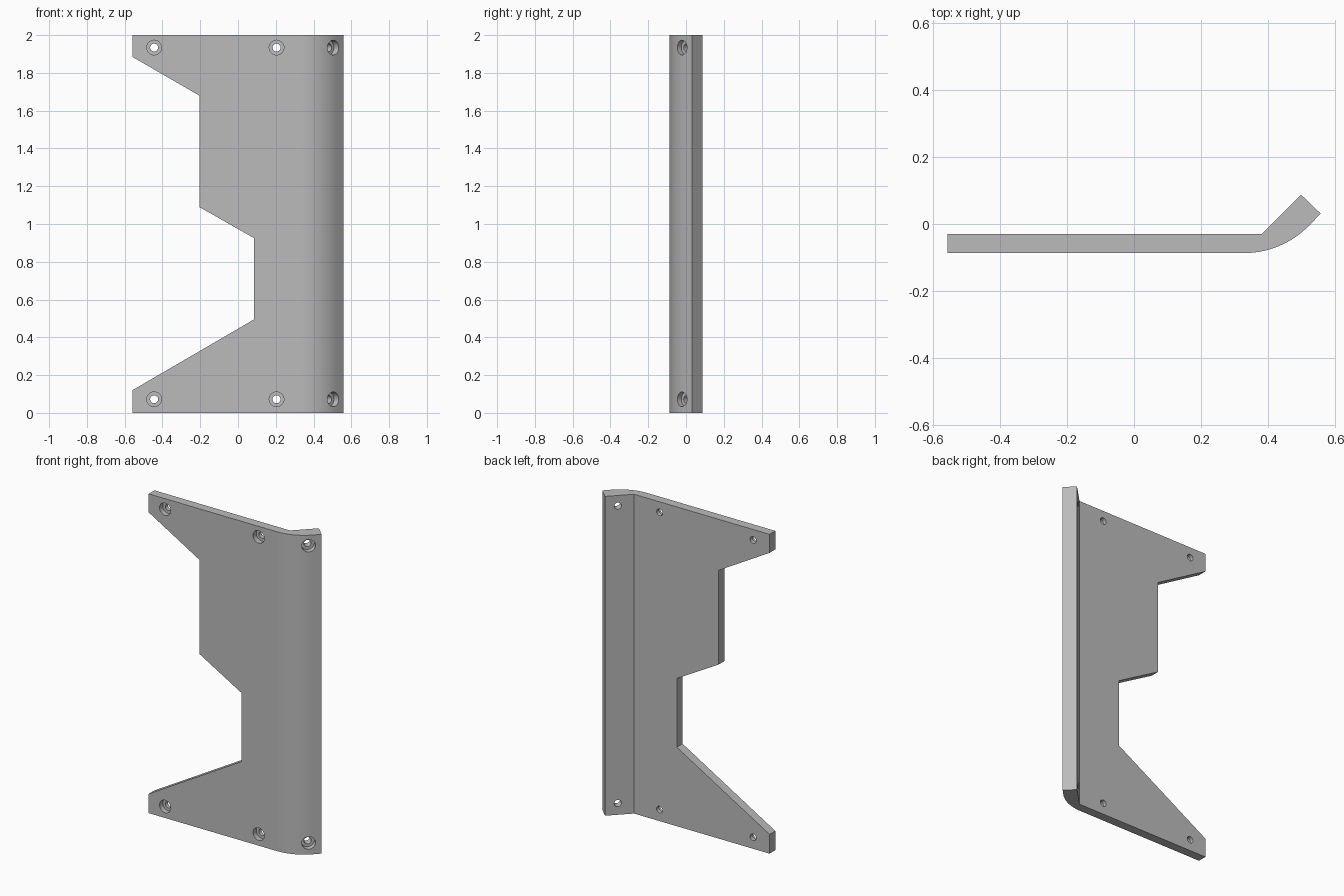
import bpy, bmesh, math
from mathutils import Vector, Matrix

cube = bpy.data.objects.get("Cube")
if cube:
    bpy.data.objects.remove(cube, do_unlink=True)

HALF_W, FRONT, BACK, HEIGHT = 0.558, -0.087, -0.03, 2.0

grey = bpy.data.materials.new("plain grey")
grey.use_nodes = True
colour = (0.5, 0.5, 0.5, 1)
grey.diffuse_color = colour
grey.node_tree.nodes["Principled BSDF"].inputs["Base Color"].default_value = colour


def make_object(name, bm):
    bmesh.ops.recalc_face_normals(bm, faces=bm.faces)
    mesh = bpy.data.meshes.new(name)
    bm.to_mesh(mesh)
    bm.free()
    mesh.materials.append(grey)
    obj = bpy.data.objects.new(name, mesh)
    bpy.context.collection.objects.link(obj)
    return obj


def extrude(name, points, offset):
    bm = bmesh.new()
    face = bm.faces.new([bm.verts.new(p) for p in points])
    out = bmesh.ops.extrude_face_region(bm, geom=[face])
    verts = [v for v in out["geom"] if isinstance(v, bmesh.types.BMVert)]
    bmesh.ops.translate(bm, verts=verts, vec=offset)
    return make_object(name, bm)


def cut(obj, cutter, operation):
    cutter.hide_render = True
    mod = obj.modifiers.new(cutter.name, "BOOLEAN")
    mod.operation, mod.solver, mod.object = operation, "EXACT", cutter
    bpy.context.view_layer.objects.active = obj
    bpy.ops.object.modifier_apply(modifier=mod.name)
    bpy.data.objects.remove(cutter, do_unlink=True)


# Plan section: flat plate, rounded outer bend, thicker angled flange
radius, bend_x = 0.273, 0.328
section = [(-HALF_W, BACK), (-HALF_W, FRONT)]
for i in range(17):
    a = math.radians(45) * i / 16
    section.append((bend_x + radius * math.sin(a), FRONT + radius * (1 - math.cos(a))))
section += [(HALF_W, 0.031), (0.499, 0.088), (0.381, BACK)]
plate = extrude("bent_plate", [(x, y, 0) for x, y in section], (0, 0, HEIGHT))

# Stepped notch on the free edge, reaching past the plate on the outside
notch = [(-0.7, 1.966), (-0.205, 1.68), (-0.205, 1.09), (0.085, 0.925),
         (0.085, 0.495), (-0.7, 0.038)]
cut(plate, extrude("edge_notch", [(x, -0.5, z) for x, z in notch], (0, 1, 0)), "DIFFERENCE")

# Counterbored screw holes: (point on the outer face, drilling direction)
straight, slanted = Vector((0, 1, 0)), Vector((-1, 1, 0)).normalized()
holes = [(Vector((x, y, z)), d)
         for z in (0.072, 1.934)
         for x, y, d in ((-0.444, FRONT, straight), (0.204, FRONT, straight),
                         (0.503, -0.02, slanted))]


def cylinders(name, r, start, end):
    bm = bmesh.new()
    for point, d in holes:
        turn = d.to_track_quat("Z", "Y").to_matrix().to_4x4()
        place = Matrix.Translation(point + d * (start + end) / 2) @ turn
        bmesh.ops.create_cone(bm, cap_ends=True, segments=32, radius1=r, radius2=r,
                              depth=end - start, matrix=place)
    return make_object(name, bm)


cut(plate, cylinders("screw_holes", 0.021, -0.1, 0.2), "DIFFERENCE")
cut(plate, cylinders("counterbores", 0.039, -0.1, 0.032), "DIFFERENCE")

# Smooth bend and bores, crisp edges
bpy.ops.object.select_all(action="DESELECT")
plate.select_set(True)
bpy.context.view_layer.objects.active = plate
bpy.ops.object.shade_smooth_by_angle(angle=math.radians(30))
